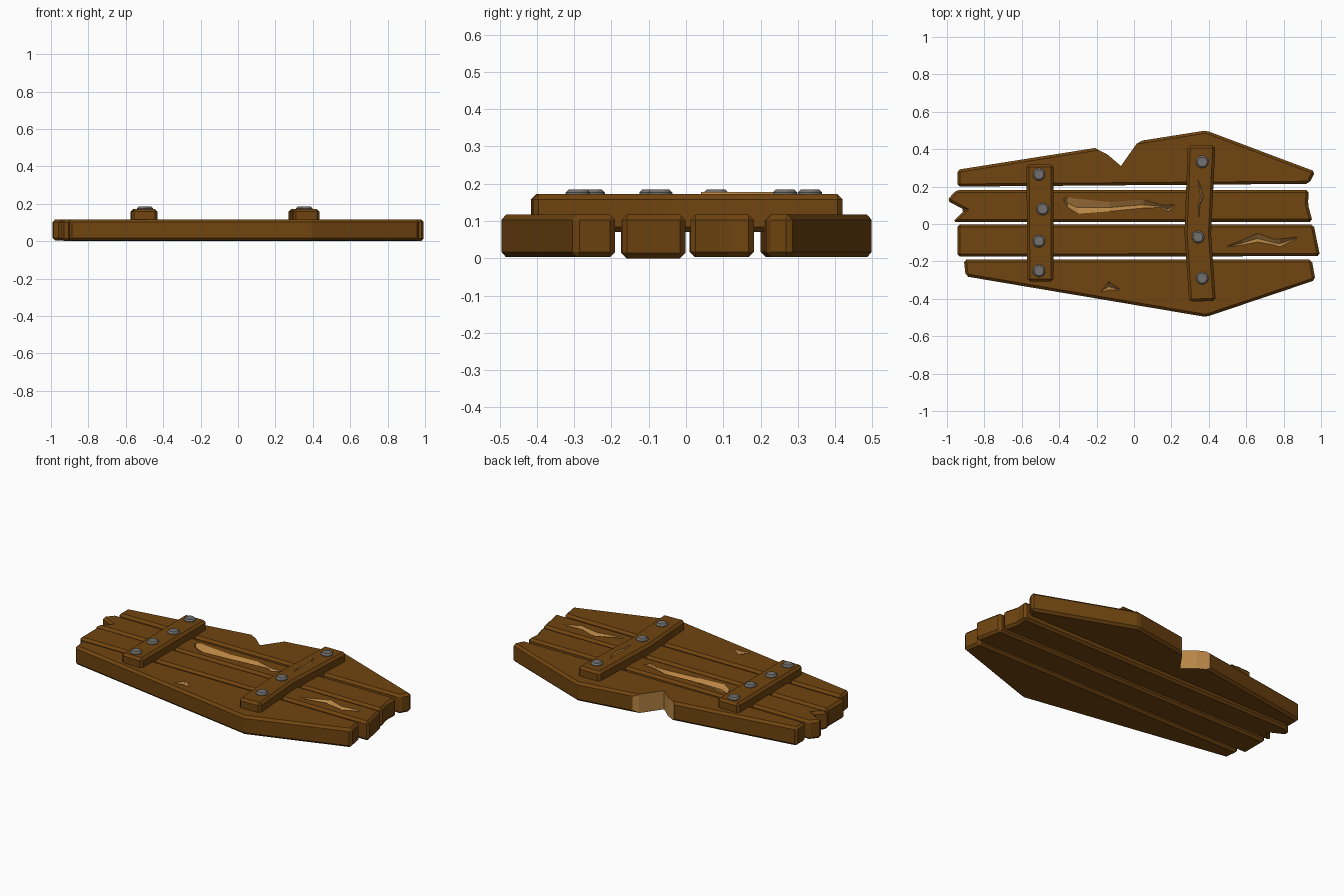
import bpy, bmesh, math

if "Cube" in bpy.data.objects:
    bpy.data.objects.remove(bpy.data.objects["Cube"])

def mat(name, rgb):
    m = bpy.data.materials.new(name)
    m.diffuse_color = (*rgb, 1)
    m.use_nodes = True
    m.node_tree.nodes["Principled BSDF"].inputs["Base Color"].default_value = m.diffuse_color
    return m

WOOD = mat("dark_wood", (0.16, 0.058, 0.005))
FRESH = mat("splintered_wood", (0.48, 0.235, 0.06))
METAL = mat("bolt_metal", (0.17, 0.165, 0.16))
TOP, BATTEN_TOP = 0.117, 0.172

def finish(bm, name, material):
    bmesh.ops.recalc_face_normals(bm, faces=bm.faces)
    me = bpy.data.meshes.new(name)
    bm.to_mesh(me)
    bm.free()
    me.materials.append(material)
    ob = bpy.data.objects.new(name, me)
    bpy.context.collection.objects.link(ob)
    return ob

def slab(name, outline, z0, z1, bevel=0.0, material=WOOD):
    """Outline extruded upward, every edge chamfered."""
    bm = bmesh.new()
    lo = [bm.verts.new((x, y, z0)) for x, y in outline]
    hi = [bm.verts.new((x, y, z1)) for x, y in outline]
    bm.faces.new(lo)
    bm.faces.new(hi)
    for i in range(len(lo)):
        j = (i + 1) % len(lo)
        bm.faces.new((lo[i], lo[j], hi[j], hi[i]))
    bmesh.ops.recalc_face_normals(bm, faces=bm.faces)
    if bevel:
        bmesh.ops.bevel(bm, geom=bm.edges[:], offset=bevel, segments=1,
                        profile=0.5, affect='EDGES')
    return finish(bm, name, material)

def loft(name, sections):
    """Closed cross-sections joined along a length, ends capped."""
    bm = bmesh.new()
    loops = [[bm.verts.new(p) for p in s] for s in sections]
    n = len(loops[0])
    for a, b in zip(loops, loops[1:]):
        for i in range(n):
            j = (i + 1) % n
            bm.faces.new((a[i], a[j], b[j], b[i]))
    bm.faces.new(loops[0])
    bm.faces.new(loops[-1])
    return finish(bm, name, FRESH)

def cut(target, cutter):
    """Subtract the cutter; cut faces take the cutter's colour."""
    mod = target.modifiers.new("cut", 'BOOLEAN')
    mod.operation = 'DIFFERENCE'
    mod.solver = 'EXACT'
    mod.material_mode = 'TRANSFER'
    mod.object = cutter
    cutter.hide_render = True
    bpy.context.view_layer.objects.active = target
    bpy.ops.object.modifier_apply(modifier=mod.name)
    bpy.data.objects.remove(cutter)

def gouge(target, stations, depth=0.018):
    """V-shaped splinter groove from (x, y_high, y_low) stations."""
    cut(target, loft("gouge_cutter", [
        ((x, a, TOP + .02), (x, a, TOP), (x, .4 * a + .6 * b, TOP - depth),
         (x, b, TOP), (x, b, TOP + .02)) for x, a, b in stations]))

# Planks
back = slab("plank_back", [(-.945, .29), (.385, .5), (.97, .28), (.935, .215), (-.945, .2)],
            .003, TOP, .014)
mid_back = slab("plank_mid_back", [(-.95, .182), (.935, .182), (.93, .105), (.955, .012),
                                   (-.97, .01), (-.905, .075), (-1, .125)], .003, TOP, .014)
mid_front = slab("plank_mid_front", [(-.945, -.002), (.96, -.002), (.995, -.172), (-.945, -.174)],
                 0, TOP, .014)
front = slab("plank_front", [(-.91, -.19), (.95, -.19), (.97, -.3), (.385, -.497), (-.9, -.28)],
             .003, TOP, .014)

# Broken notch and splinter gouges
cut(back, slab("notch_cutter", [(-.205, .404), (-.14, .37), (-.07, .31), (.015, .43),
                                (.05, .449), (.05, .6), (-.205, .6)], -.1, .3, 0, FRESH))
gouge(mid_back, [(-.375, .135, .125), (-.355, .143, .09), (-.3, .135, .055), (-.13, .118, .068),
                 (.05, .13, .085), (.14, .104, .088), (.18, .1, .065), (.215, .104, .096)])
gouge(mid_front, [(.5, -.118, -.123), (.58, -.085, -.112), (.66, -.05, -.096),
                  (.75, -.082, -.112), (.78, -.08, -.122), (.87, -.07, -.078)])
gouge(front, [(-.175, -.358, -.366), (-.135, -.308, -.352), (-.08, -.347, -.352)])

# Battens across the planks
slab("batten_left", [(-.575, .318), (-.43, .318), (-.43, -.307), (-.57, -.307)],
     .07, BATTEN_TOP, .014)
slab("batten_right", [(.288, .42), (.435, .42), (.412, -.055), (.437, -.41), (.295, -.416),
                      (.27, -.05)], .07, BATTEN_TOP, .014)

# Raised splinter on the right batten
loft("batten_splinter", [((a, y, .168), ((a + b) / 2, y, .178), (b, y, .168))
                         for y, a, b in [(.235, .338, .343), (.19, .344, .366),
                                         (.14, .352, .375), (.105, .34, .358), (.04, .345, .35)]])

# Bolts: chamfered eight-sided heads
for i, (x, y) in enumerate([(-.508, .265), (-.488, .08), (-.508, -.092), (-.508, -.25),
                            (.365, .332), (.343, -.07), (.365, -.29)]):
    ring = [(x + .036 * math.cos(math.tau * (k + .5) / 8),
             y + .036 * math.sin(math.tau * (k + .5) / 8)) for k in range(8)]
    slab(f"bolt_{i + 1}", ring, .15, .185, .009, METAL)
